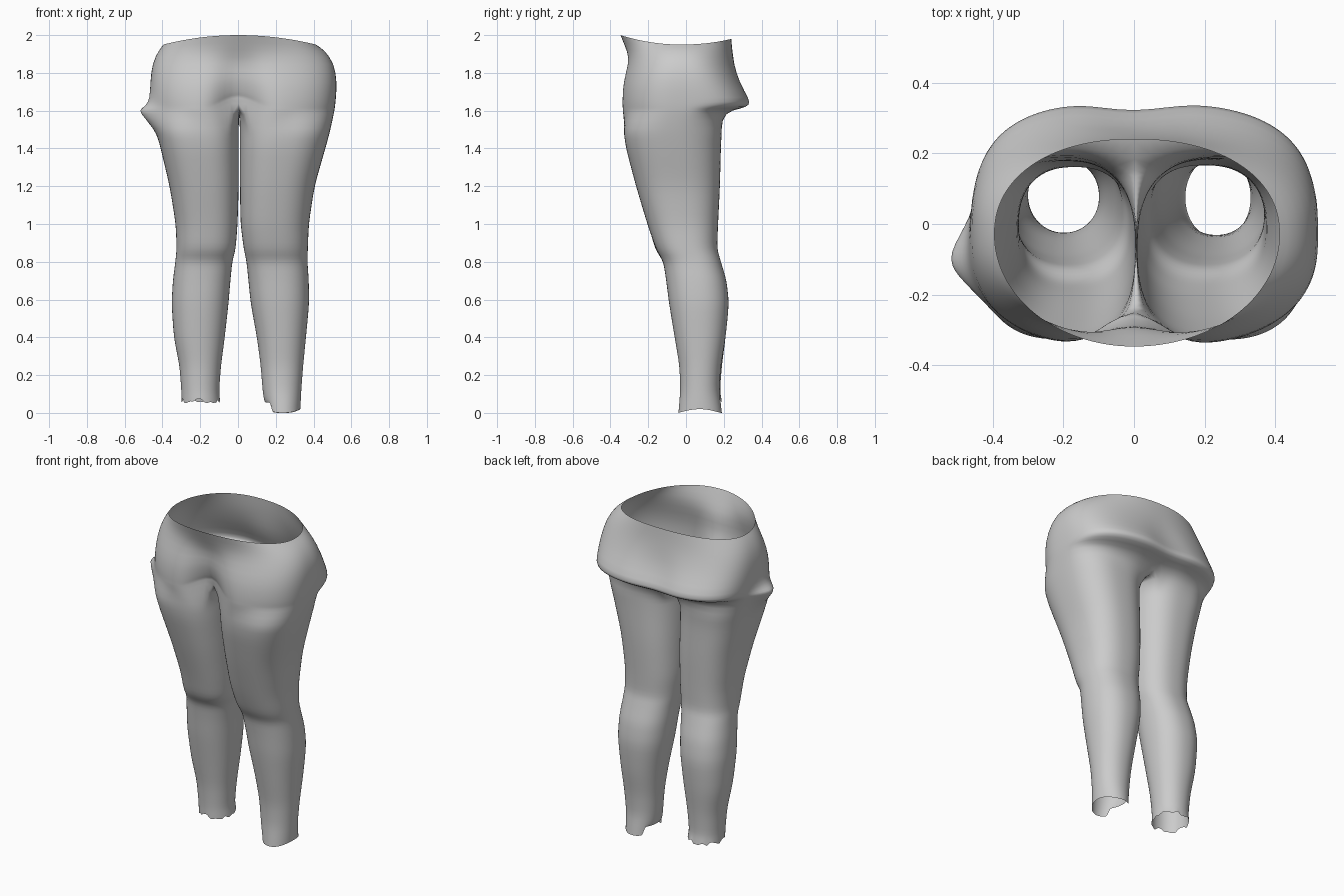
import bpy, bmesh, math, random

if "Cube" in bpy.data.objects:
    bpy.data.objects.remove(bpy.data.objects["Cube"])

random.seed(4)
N = 48                 # points round a leg
OUT = 36               # outer arc (front centre -> back centre) uses points 0..OUT

# leg sections: z, outer x, inner x, front y, back y
RIGHT_LEG = [
    (0.01, 0.33, 0.145, -0.04, 0.19), (0.12, 0.335, 0.13, -0.03, 0.175),
    (0.25, 0.345, 0.12, -0.035, 0.185), (0.40, 0.36, 0.10, -0.06, 0.21),
    (0.58, 0.377, 0.067, -0.09, 0.228), (0.70, 0.375, 0.055, -0.105, 0.215),
    (0.80, 0.368, 0.045, -0.12, 0.185), (0.87, 0.37, 0.03, -0.16, 0.165),
    (1.00, 0.375, 0.013, -0.205, 0.17), (1.20, 0.405, 0.010, -0.265, 0.18),
    (1.40, 0.463, 0.009, -0.318, 0.185), (1.50, 0.49, 0.010, -0.332, 0.19)]
LEFT_LEG = [
    (0.06, -0.30, -0.095, -0.025, 0.19), (0.12, -0.30, -0.10, -0.025, 0.18),
    (0.25, -0.31, -0.09, -0.035, 0.19), (0.40, -0.34, -0.07, -0.06, 0.21),
    (0.58, -0.352, -0.05, -0.09, 0.225), (0.70, -0.345, -0.04, -0.105, 0.21),
    (0.80, -0.332, -0.03, -0.12, 0.18), (0.87, -0.325, -0.012, -0.165, 0.16),
    (1.00, -0.33, -0.002, -0.20, 0.165), (1.20, -0.362, 0.004, -0.26, 0.175),
    (1.40, -0.41, 0.004, -0.315, 0.18), (1.50, -0.435, 0.004, -0.33, 0.19)]

# hip sections: z, left x, right x, front y, back y, front dip, back dip, front/back squareness
HIPS = [
    (1.595, 0.455, 0.51, -0.35, 0.215, 0.11, 0.03, 2.7, 2.7),
    (1.61, 0.455, 0.512, -0.35, 0.30, 0.11, 0.02, 2.7, 2.7),
    (1.63, 0.455, 0.515, -0.35, 0.347, 0.10, 0.02, 2.7, 3.0),
    (1.66, 0.46, 0.518, -0.35, 0.343, 0.09, 0.03, 2.7, 3.0),
    (1.75, 0.465, 0.525, -0.345, 0.29, 0.06, 0.02, 2.6, 2.8),
    (1.85, 0.455, 0.51, -0.315, 0.255, 0.03, 0.0, 2.4, 2.5),
    (1.92, 0.42, 0.46, -0.315, 0.245, 0.0, 0.0, 2.2, 2.3),
    (1.95, 0.395, 0.412, -0.347, 0.24, 0.0, 0.0, 2.0, 2.2)]


def spow(v, n):
    return math.copysign(abs(v) ** (2 / n), v)


def leg_ring(sec, n):
    z, xo, xi, yf, yb = sec
    cx, cy = (xo + xi) / 2, (yf + yb) / 2
    pts = []
    for j in range(N):
        a = math.radians(-135 + 360 * j / N)
        pts.append([cx + (xo - cx) * spow(math.cos(a), n),
                    cy + (yb - cy) * spow(math.sin(a), n), z])
    return pts


def hip_arc(sec, side, rim):
    z0, xl, xr, yf, yb, df, db, nf, nb = sec
    pts = []
    for j in range(OUT + 1):
        p = math.radians(-90 + 180 * j / OUT)
        c, s = max(math.cos(p), 0), math.sin(p)
        n = nf if s < 0 else nb
        x = side * (xr if side > 0 else xl) * spow(c, n)
        if j in (0, OUT):
            x = 0.0
        y = -0.03 + ((yb + 0.03) if s > 0 else (-0.03 - yf)) * spow(s, n)
        g = math.exp(-(x / 0.11) ** 2)
        z = z0
        if s < 0:
            y += df * g
            z += 0.08 * g * max(0, (1.85 - z0) / 0.25)     # raised front crotch
        else:
            y -= db * g
        if rim:                                            # waist line dips at the sides
            z += (0.05 if s < 0 else 0.03) * s * s
        pts.append([x, y, z])
    return pts


def bump(p):
    # hip lump on the left side
    w = math.exp(-((p[1] + 0.10) / 0.09) ** 2 - ((p[2] - 1.58) / 0.055) ** 2)
    if p[0] < -0.25:
        p[0] -= 0.085 * w
    return p


bm = bmesh.new()
new = lambda p: bm.verts.new(bump(p))


def bridge(a, b, closed):
    k = len(a)
    for j in range(k if closed else k - 1):
        m = (j + 1) % k
        quad = []
        for v in (a[j], a[m], b[m], b[j]):
            if v not in quad:
                quad.append(v)
        bm.faces.new(quad)


# shared front, back and crotch seam vertices
front = [new(hip_arc(h, 1, False)[0]) for h in HIPS[:-1]]
back = [new(hip_arc(h, 1, False)[OUT]) for h in HIPS[:-1]]
rim_arc = hip_arc(HIPS[-1], 1, True)
front.append(new(rim_arc[0]))
back.append(new(rim_arc[OUT]))
seam = []
for i in range(1, N - OUT):
    t = i / (N - OUT)
    b, f = back[0].co, front[0].co
    seam.append(new([0.005, b.y + (f.y - b.y) * t,
                     b.z + (f.z - b.z) * t - 0.03 * math.sin(math.pi * t)]))

for side, keys in ((1, RIGHT_LEG), (-1, LEFT_LEG)):
    # leg tube, with in-between rings
    secs = []
    for a, b in zip(keys, keys[1:]):
        secs += [a, tuple((u + v) / 2 for u, v in zip(a, b))]
    secs.append(keys[-1])
    prev = None
    for k, sec in enumerate(secs):
        pts = leg_ring(sec, 2.05 + 0.55 * k / len(secs))
        if k == 0:                                         # torn hem
            for p in pts:
                if side < 0:
                    p[2] += random.uniform(-0.012, 0.02)
                elif p[0] < 0.175:
                    p[2] += 0.045
                else:
                    p[2] += max(0, 0.02 * math.sin((p[1] + 0.04) * 14)) - 0.01
        ring = [new(p) for p in pts]
        if prev:
            bridge(prev, ring, True)
        prev = ring
    # hips above the leg
    last = None
    for r, h in enumerate(HIPS):
        pts = hip_arc(h, side, r == len(HIPS) - 1)
        arc = [front[r]] + [new(p) for p in pts[1:OUT]] + [back[r]]
        if last is None:
            bridge(prev, arc + seam, True)
        else:
            bridge(last, arc, False)
        last = arc

bmesh.ops.recalc_face_normals(bm, faces=bm.faces)
me = bpy.data.meshes.new("trousers")
bm.to_mesh(me)
bm.free()
ob = bpy.data.objects.new("trousers", me)
bpy.context.collection.objects.link(ob)
for f in me.polygons:
    f.use_smooth = True
sub = ob.modifiers.new("smooth", 'SUBSURF')
sub.levels = sub.render_levels = 1
